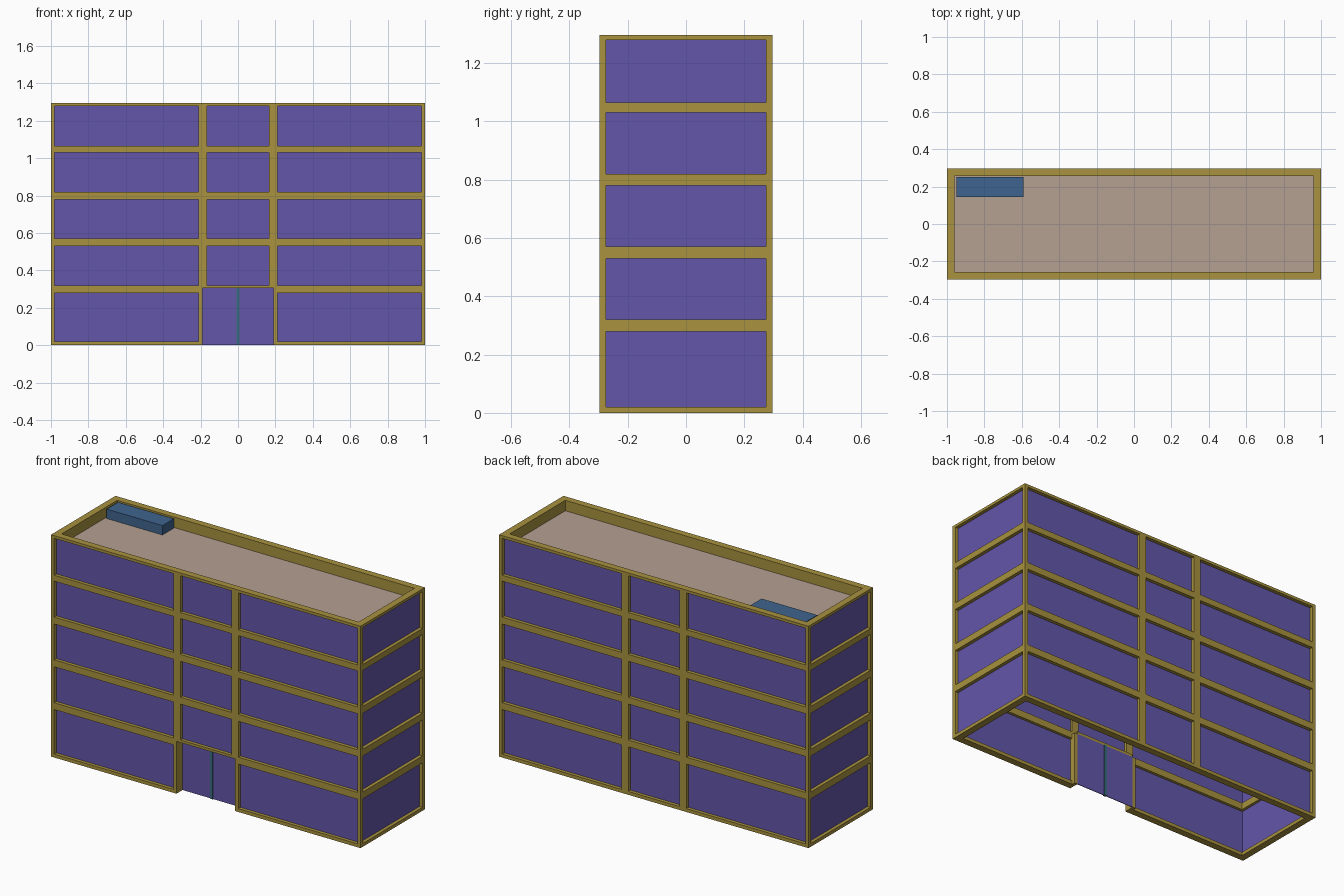
import bpy, bmesh

if "Cube" in bpy.data.objects:
    bpy.data.objects.remove(bpy.data.objects["Cube"])


def material(name, rgb):
    lin = [((c / 255 + 0.055) / 1.055) ** 2.4 for c in rgb]
    m = bpy.data.materials.new(name)
    m.diffuse_color = (*lin, 1)
    m.use_nodes = True
    m.node_tree.nodes["Principled BSDF"].inputs["Base Color"].default_value = m.diffuse_color
    return m


FRAME = material("ochre frame", (168, 146, 62))
GLASS = material("violet glass", (99, 86, 170))
ROOF = material("roof tan", (181, 160, 145))
UNIT = material("roof unit blue", (62, 100, 142))
TEAL = material("door strip teal", (58, 108, 126))


def boxes(name, mat, spans):
    """One object from a list of (x0, x1, y0, y1, z0, z1) boxes."""
    bm = bmesh.new()
    for x0, x1, y0, y1, z0, z1 in spans:
        for v in bmesh.ops.create_cube(bm, size=1)["verts"]:
            v.co = (x1 if v.co.x > 0 else x0,
                    y1 if v.co.y > 0 else y0,
                    z1 if v.co.z > 0 else z0)
    me = bpy.data.meshes.new(name)
    bm.to_mesh(me)
    bm.free()
    me.materials.append(mat)
    ob = bpy.data.objects.new(name, me)
    bpy.context.collection.objects.link(ob)


W, D, H = 1.0, 0.297, 1.296      # half width, half depth, height
T, R, P = 0.04, 0.02, 0.004      # wall depth, glass recess, glass thickness
DOOR_W, DOOR_H, DOOR_D = 0.19, 0.305, 0.06
RAILS = [(0, .02), (.28, .32), (.53, .57), (.78, .82), (1.03, 1.065), (1.28, H)]

# Horizontal rails on all four walls
rails = []
for i, (z0, z1) in enumerate(RAILS):
    rails.append((-W, W, D - T, D, z0, z1))
    for s in (-1, 1):
        rails.append((min(s * W, s * (W - T)), max(s * W, s * (W - T)), -D + T, D - T, z0, z1))
    if i < 2:  # front rails stop at the doorway
        rails += [(-W, -DOOR_W, -D, -D + T, z0, z1), (DOOR_W, W, -D, -D + T, z0, z1)]
    else:
        rails.append((-W, W, -D, -D + T, z0, z1))
rails.append((-DOOR_W, DOOR_W, -D, -D + DOOR_D, DOOR_H, .32))
boxes("floor_rails", FRAME, rails)

# Corner posts and the two inner posts of the long walls
posts = []
for i in range(5):
    z0, z1 = RAILS[i][1], RAILS[i + 1][0]
    for s in (-1, 1):
        for f in (-1, 1):
            y = sorted((f * D, f * (D - 0.022)))
            posts.append((*sorted((s * W, s * (W - 0.02))), *y, z0, z1))
            if i == 0 and f < 0:
                continue
            y = sorted((f * D, f * (D - T)))
            posts.append((*sorted((s * .165, s * .21)), *y, z0, z1))
boxes("wall_posts", FRAME, posts)

# Doorway jambs
boxes("door_jambs", FRAME, [(*sorted((s * DOOR_W, s * .21)), -D, -D + DOOR_D, 0, DOOR_H)
                            for s in (-1, 1)])

# Glass sheets set back behind the frame
gx, gy, gt = W - R, D - R, RAILS[5][0] + .004
panes = [(-gx, gx, gy - P, gy, .01, gt), (-gx, gx, -gy, -gy + P, .31, gt)]
for s in (-1, 1):
    panes.append((*sorted((s * gx, s * (gx - P))), -gy, gy, .01, gt))
    panes.append((*sorted((s * .2, s * gx)), -gy, -gy + P, .01, .31))
boxes("window_glass", GLASS, panes)

# Recessed double door with its centre strip
yd = -D + DOOR_D
boxes("entrance_door", GLASS, [(-DOOR_W, DOOR_W, yd - P, yd, 0, DOOR_H)])
boxes("door_strip", TEAL, [(-.008, .008, yd - P - .005, yd + .005, 0, DOOR_H)])

# Parapet lining, roof deck and roof unit
ZR = 1.235
lining = [(*sorted((s * (W - .026), s * (W - T))), -D + T, D - T, ZR - .01, 1.28) for s in (-1, 1)]
lining += [(-W + .026, W - .026, *sorted((s * (D - .026), s * (D - T))), ZR - .01, 1.28) for s in (-1, 1)]
boxes("parapet_lining", FRAME, lining)
boxes("roof_deck", ROOF, [(-W + T, W - T, -D + T, D - T, ZR - .01, ZR)])
boxes("roof_unit", UNIT, [(-.95, -.59, .145, .25, ZR, 1.29)])
